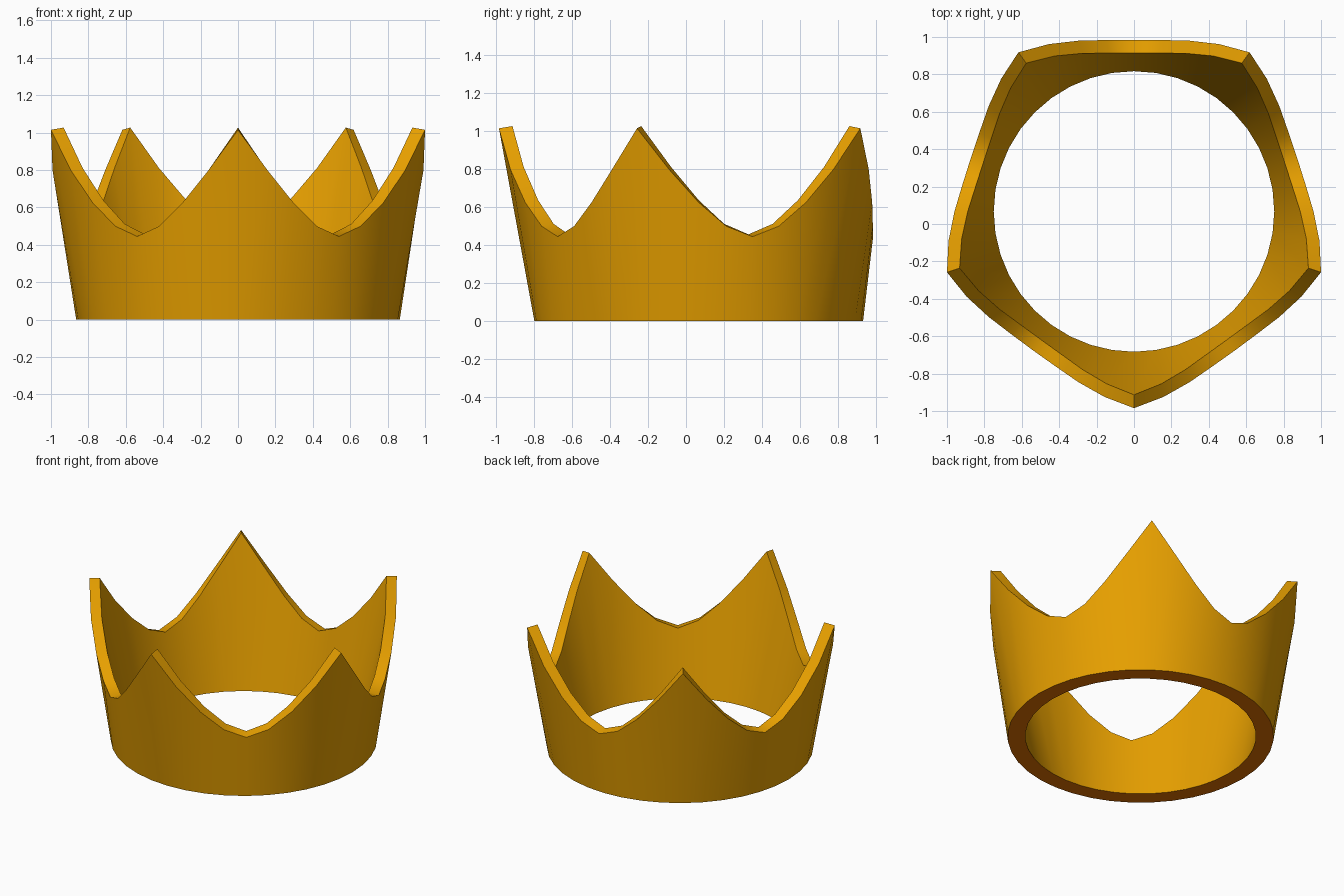
import bpy, bmesh, math

if "Cube" in bpy.data.objects:
    bpy.data.objects.remove(bpy.data.objects["Cube"])

def material(name, rgb):
    m = bpy.data.materials.new(name)
    m.diffuse_color = (*rgb, 1)
    m.use_nodes = True
    m.node_tree.nodes["Principled BSDF"].inputs["Base Color"].default_value = m.diffuse_color
    return m

SEGMENTS, CENTRE_Y = 40, 0.067
BASE_OUT, BASE_IN = 0.865, 0.75
# outer radius and height from a spike tip (0) down to a valley (4)
RIM = [(1.0515, 1.015), (1.004, 0.80), (0.960, 0.625), (0.928, 0.50), (0.918, 0.445)]
WALL, LIFT = 0.071, 0.012

bm = bmesh.new()

def point(r, a, z):
    return bm.verts.new((r * math.sin(a), CENTRE_Y - r * math.cos(a), z))

# one four-point wall section per column, five spikes around
columns = []
for i in range(SEGMENTS):
    a = 2 * math.pi * i / SEGMENTS
    k = i % 8
    r, z = RIM[min(k, 8 - k)]
    columns.append([point(BASE_OUT, a, 0), point(r, a, z),
                    point(r - WALL, a, z + LIFT), point(BASE_IN, a, 0)])

for i in range(SEGMENTS):
    c, d = columns[i], columns[(i + 1) % SEGMENTS]
    for j in range(4):
        n = (j + 1) % 4
        f = bm.faces.new((c[j], d[j], d[n], c[n]))
        f.material_index = 1 if j == 3 else 0   # underside

bmesh.ops.recalc_face_normals(bm, faces=bm.faces[:])
mesh = bpy.data.meshes.new("crown")
bm.to_mesh(mesh)
bm.free()
mesh.materials.append(material("gold", (0.80, 0.35, 0.0)))
mesh.materials.append(material("brown underside", (0.74, 0.163, 0.0)))
crown = bpy.data.objects.new("crown", mesh)
bpy.context.collection.objects.link(crown)
bpy.context.view_layer.objects.active = crown
crown.select_set(True)
bpy.ops.object.shade_smooth_by_angle(angle=math.radians(55))
